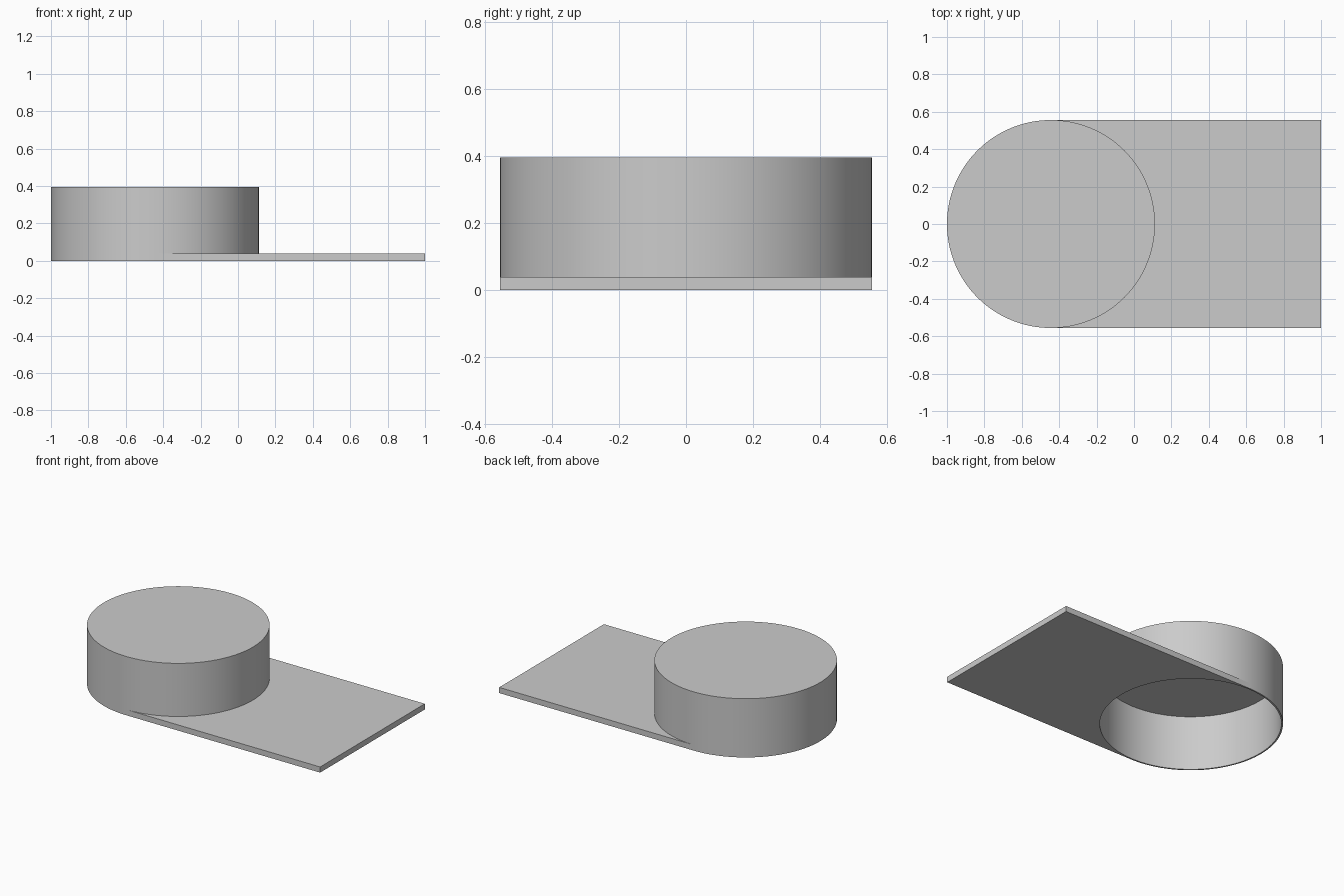
import bpy, bmesh, math

cube = bpy.data.objects.get("Cube")
if cube:
    bpy.data.objects.remove(cube, do_unlink=True)

RADIUS, HEIGHT, CENTRE_X = 0.556, 0.395, -0.444
WALL, ROOF, PLATE = 0.01, 0.03, 0.038
SEGMENTS = 128

grey = bpy.data.materials.new("light_grey")
grey.use_nodes = True
colour = (0.6, 0.6, 0.6, 1)
grey.diffuse_color = colour
grey.node_tree.nodes["Principled BSDF"].inputs["Base Color"].default_value = colour


def circle_point(radius, step, z):
    a = 2 * math.pi * step / SEGMENTS
    return (CENTRE_X + radius * math.cos(a), radius * math.sin(a), z)


def finish(name, bm):
    bmesh.ops.recalc_face_normals(bm, faces=bm.faces)
    mesh = bpy.data.meshes.new(name)
    bm.to_mesh(mesh)
    bm.free()
    mesh.materials.append(grey)
    obj = bpy.data.objects.new(name, mesh)
    bpy.context.collection.objects.link(obj)
    bpy.ops.object.select_all(action='DESELECT')
    bpy.context.view_layer.objects.active = obj
    obj.select_set(True)
    bpy.ops.object.shade_smooth_by_angle(angle=math.radians(30))
    return obj


# Hollow round cap, open underneath
bm = bmesh.new()
inner = RADIUS - WALL
profile = [(RADIUS, HEIGHT), (RADIUS, 0), (inner, 0), (inner, HEIGHT - ROOF)]
rings = [[bm.verts.new(circle_point(r, s, z)) for s in range(SEGMENTS)]
         for r, z in profile]
for a, b in zip(rings, rings[1:]):
    for s in range(SEGMENTS):
        t = (s + 1) % SEGMENTS
        bm.faces.new((a[s], a[t], b[t], b[s]))
bm.faces.new(rings[0])
bm.faces.new(rings[-1])
finish("round_cap", bm)

# Flat plate, hollowed at one end to meet the round wall
bm = bmesh.new()
quarter = SEGMENTS // 4
layers = []
for z in (0, PLATE):
    outline = [circle_point(RADIUS, s, z) for s in range(quarter, -quarter - 1, -1)]
    outline += [(1, -RADIUS, z), (1, RADIUS, z)]
    layers.append([bm.verts.new(p) for p in outline])
    bm.faces.new(layers[-1])
low, high = layers
n = len(low)
for i in range(n):
    j = (i + 1) % n
    bm.faces.new((low[i], low[j], high[j], high[i]))
finish("flat_plate", bm)
